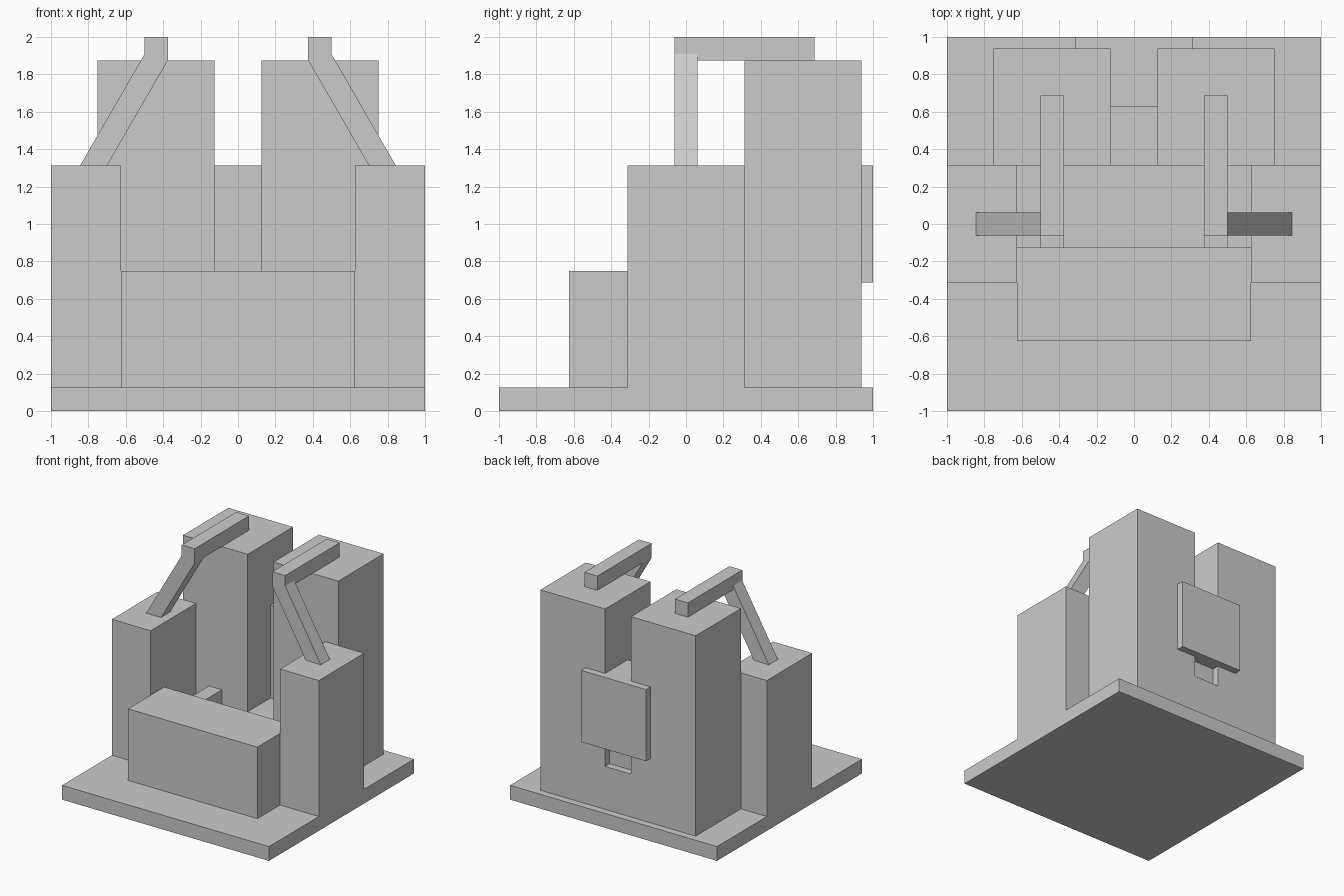
import bpy

if "Cube" in bpy.data.objects:
    bpy.data.objects.remove(bpy.data.objects["Cube"])


def prism(name, profile, y0, y1, mirror=False):
    """Extrude an x-z outline along y, optionally mirrored to the other side."""
    n = len(profile)
    verts = [(x, y0, z) for x, z in profile] + [(x, y1, z) for x, z in profile]
    faces = [tuple(range(n)), tuple(reversed(range(n, 2 * n)))]
    faces += [(i, i + n, (i + 1) % n + n, (i + 1) % n) for i in range(n)]
    mesh = bpy.data.meshes.new(name)
    mesh.from_pydata(verts, [], faces)
    obj = bpy.data.objects.new(name, mesh)
    bpy.context.collection.objects.link(obj)
    if mirror:
        mod = obj.modifiers.new("Mirror", 'MIRROR')
        mod.use_mirror_merge = False
    return obj


def box(name, x, y, z, mirror=False):
    """Axis-aligned box from (min, max) ranges."""
    outline = [(x[0], z[0]), (x[1], z[0]), (x[1], z[1]), (x[0], z[1])]
    return prism(name, outline, y[0], y[1], mirror)


# Base slab and low front block
box("base_plate", (-1, 1), (-1, 1), (0, 0.125))
box("front_block", (-0.625, 0.625), (-0.625, -0.125), (0.125, 0.75))

# Paired towers
box("side_towers", (0.625, 1), (-0.3125, 0.3125), (0.125, 1.3125), True)
box("back_towers", (0.125, 0.75), (0.3125, 0.9375), (0.125, 1.875), True)

# Pieces filling the gap between the back towers
box("tower_bridge", (-0.125, 0.125), (0.3125, 0.9375), (0.125, 0.5))
box("rear_spine", (-0.125, 0.125), (0.625, 0.875), (0.5, 1.3125))
box("rear_panel", (-0.3125, 0.3125), (0.875, 1), (0.6875, 1.3125))

# Low pipes from front block to back towers
box("lower_pipes", (0.375, 0.5), (-0.125, 0.3125), (0.5, 0.625), True)

# Top pipes and the slanted pipes down to the side towers
box("upper_pipes", (0.375, 0.5), (-0.0625, 0.6875), (1.875, 2), True)
prism("slanted_pipes",
      [(0.70, 1.3125), (0.844, 1.3125), (0.5, 1.908), (0.5, 1.94), (0.375, 1.94), (0.375, 1.875)],
      -0.0625, 0.0625, True)
